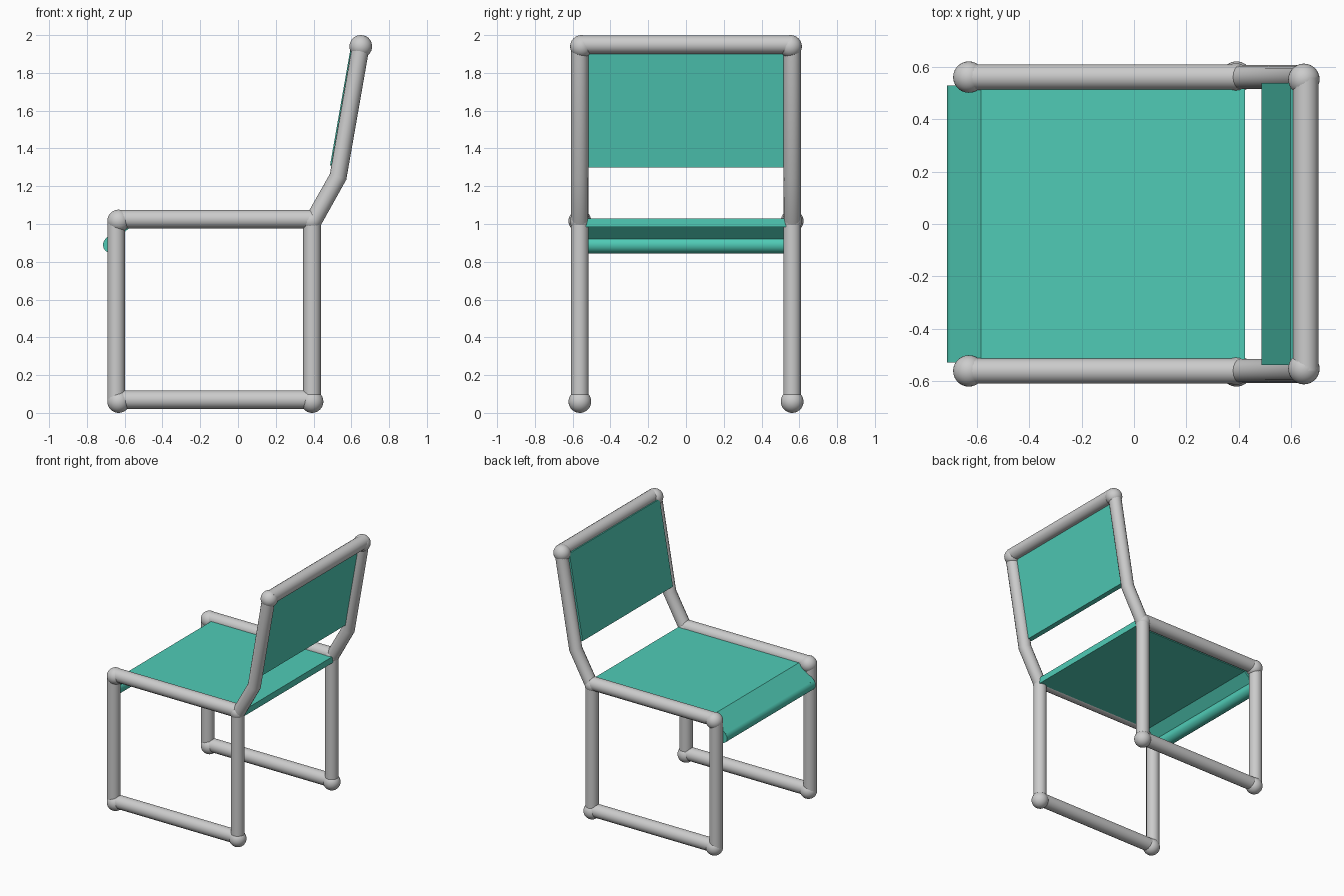
import bpy, bmesh, math

if "Cube" in bpy.data.objects:
    bpy.data.objects.remove(bpy.data.objects["Cube"])

TEAL = bpy.data.materials.new("teal_fabric")
TEAL.diffuse_color = (0.08, 0.60, 0.47, 1)
TEAL.use_nodes = True
TEAL.node_tree.nodes["Principled BSDF"].inputs["Base Color"].default_value = TEAL.diffuse_color


def tube(name, points, radius):
    """Round tube swept along a polyline, converted to a mesh."""
    cu = bpy.data.curves.new(name, 'CURVE')
    cu.dimensions = '3D'
    cu.bevel_depth = radius
    cu.bevel_resolution = 6
    cu.use_fill_caps = True
    sp = cu.splines.new('POLY')
    sp.points.add(len(points) - 1)
    for p, co in zip(sp.points, points):
        p.co = (*co, 1)
    ob = bpy.data.objects.new(name, cu)
    bpy.context.collection.objects.link(ob)
    bpy.ops.object.select_all(action='DESELECT')
    ob.select_set(True)
    bpy.context.view_layer.objects.active = ob
    bpy.ops.object.convert(target='MESH')
    bpy.ops.object.shade_smooth_by_angle(angle=math.radians(40))
    return bpy.context.object


def ball(name, loc, radius=0.06):
    """Smooth ball joint."""
    bpy.ops.mesh.primitive_uv_sphere_add(segments=28, ring_count=16,
                                         radius=radius, location=loc)
    bpy.context.object.name = name
    bpy.ops.object.shade_smooth()


def panel(name, profile, half_width):
    """Flat panel: x-z profile extruded across y."""
    bm = bmesh.new()
    face = bm.faces.new([bm.verts.new((x, -half_width, z)) for x, z in profile])
    ext = bmesh.ops.extrude_face_region(bm, geom=[face])
    verts = [g for g in ext["geom"] if isinstance(g, bmesh.types.BMVert)]
    bmesh.ops.translate(bm, verts=verts, vec=(0, 2 * half_width, 0))
    bmesh.ops.recalc_face_normals(bm, faces=bm.faces)
    me = bpy.data.meshes.new(name)
    bm.to_mesh(me)
    bm.free()
    me.materials.append(TEAL)
    ob = bpy.data.objects.new(name, me)
    bpy.context.collection.objects.link(ob)


# Side frames
Y = 0.562
for side, y in (("left", -Y), ("right", Y)):
    tube(f"{side}_front_leg", [(-0.645, y, 0.06), (-0.645, y, 1.02)], 0.047)
    tube(f"{side}_back_leg", [(0.392, y, 0.06), (0.392, y, 1.02)], 0.047)
    tube(f"{side}_floor_rail", [(-0.63, y, 0.07), (0.39, y, 0.07)], 0.049)
    tube(f"{side}_seat_rail", [(-0.63, y, 1.026), (0.39, y, 1.026)], 0.049)
    tube(f"{side}_back_upright",
         [(0.395, y, 1.01), (0.53, y, 1.25), (0.65, y, 1.94)], 0.046)
    # Ball joints
    ball(f"{side}_front_foot_joint", (-0.632, y, 0.06))
    ball(f"{side}_back_foot_joint", (0.392, y, 0.06))
    ball(f"{side}_front_seat_joint", (-0.632, y, 1.016))
    ball(f"{side}_back_seat_joint", (0.39, y, 1.016), 0.053)
    ball(f"{side}_top_joint", (0.65, y * 0.985, 1.94))

# Top rail of the backrest
tube("top_rail", [(0.657, -0.56, 1.95), (0.657, 0.56, 1.95)], 0.049)

# Seat with its front lip sloping down into a rolled edge
panel("seat", [(0.425, 0.983), (0.425, 1.03), (-0.585, 1.03), (-0.702, 0.922),
               (-0.67, 0.89), (-0.637, 0.922), (-0.572, 0.983)], 0.53)
roll = tube("seat_front_roll", [(-0.67, -0.53, 0.89), (-0.67, 0.53, 0.89)], 0.045)
roll.data.materials.clear()
roll.data.materials.append(TEAL)

# Backrest panel, leaning with the uprights
panel("backrest", [(0.487, 1.31), (0.537, 1.30), (0.648, 1.935),
                   (0.598, 1.943)], 0.54)
